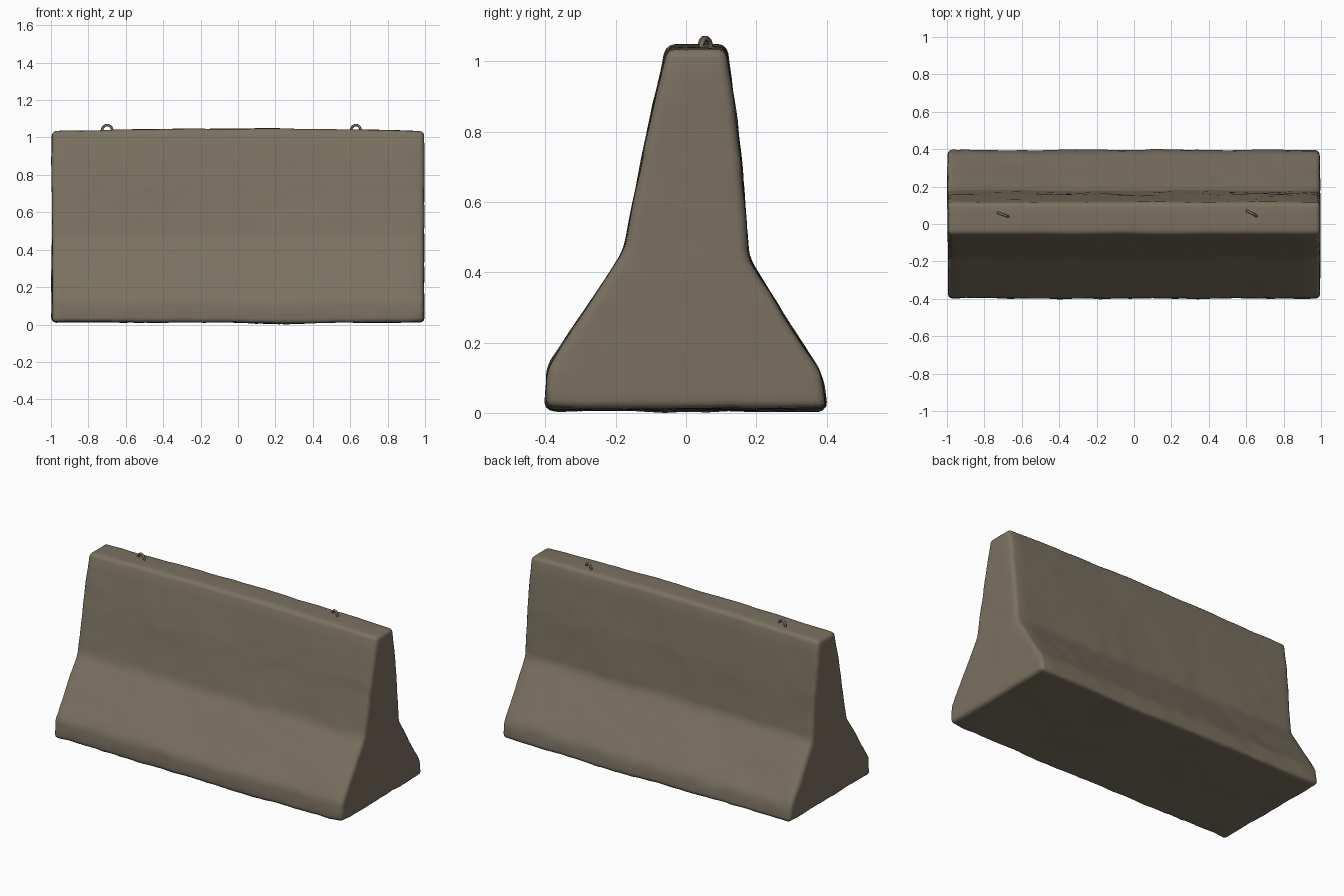
import bpy, bmesh, math
from mathutils import Vector, noise

if "Cube" in bpy.data.objects:
    bpy.data.objects.remove(bpy.data.objects["Cube"])

concrete = bpy.data.materials.new("weathered_concrete")
concrete.diffuse_color = (0.195, 0.165, 0.118, 1)
concrete.use_nodes = True
concrete.node_tree.nodes["Principled BSDF"].inputs["Base Color"].default_value = concrete.diffuse_color
steel = bpy.data.materials.new("rusty_steel")
steel.diffuse_color = (0.17, 0.145, 0.105, 1)
steel.use_nodes = True
steel.node_tree.nodes["Principled BSDF"].inputs["Base Color"].default_value = steel.diffuse_color

# Cross-section of the barrier (y, z)
PROFILE = [(-0.40, 0.015), (-0.395, 0.13), (-0.177, 0.46), (-0.12, 0.74), (-0.055, 1.035),
           (0.115, 1.035), (0.155, 0.72), (0.178, 0.44), (0.385, 0.11), (0.40, 0.015)]


def cut_grid(bm, axis, start, stop, step):
    """Slice the whole mesh with evenly spaced planes along one axis."""
    normal = Vector((0, 0, 0))
    normal[axis] = 1
    for i in range(int((stop - start) / step) + 1):
        spot = Vector((0, 0, 0))
        spot[axis] = start + i * step
        bmesh.ops.bisect_plane(bm, geom=bm.verts[:] + bm.edges[:] + bm.faces[:],
                               plane_co=spot, plane_no=normal, dist=0.002)


def wear(co, normal):
    """Uneven cast surface: broad waves plus small chips, crowned top and sagging base."""
    n = noise.noise(co * 3.0) * 0.005 + noise.noise(co * 11.0) * 0.003
    low = max(0.0, 1 - co.z / 0.3)
    n += low * noise.noise(co * 17.0 + Vector((5, 2, 7))) * 0.004
    new = co + normal * n
    new.z += 0.012 * (1 - co.x ** 2) * max(0.0, co.z) ** 2
    new.z -= low * 0.008 * math.exp(-((co.x - 0.28) / 0.25) ** 2)
    return new


# Barrier body: extruded profile, rounded edges, sliced and worn
bm = bmesh.new()
face = bm.faces.new([bm.verts.new((-0.995, y, z)) for y, z in PROFILE])
ext = bmesh.ops.extrude_face_region(bm, geom=[face])
bmesh.ops.translate(bm, vec=(1.99, 0, 0),
                    verts=[g for g in ext["geom"] if isinstance(g, bmesh.types.BMVert)])
bmesh.ops.recalc_face_normals(bm, faces=bm.faces[:])
bmesh.ops.bevel(bm, geom=bm.edges[:], offset=0.024, segments=3, profile=0.5,
                affect='EDGES', clamp_overlap=True)
cut_grid(bm, 0, -0.94, 0.94, 0.04)
cut_grid(bm, 2, 0.07, 0.99, 0.04)
cut_grid(bm, 1, -0.36, 0.36, 0.06)
bm.normal_update()
moved = [wear(v.co.copy(), v.normal.copy()) for v in bm.verts]
for v, co in zip(bm.verts, moved):
    v.co = co
lowest = min(v.co.z for v in bm.verts)
for v in bm.verts:
    v.co.z -= lowest * max(0.0, 1 - v.co.z)
bm.normal_update()
mesh = bpy.data.meshes.new("barrier_body")
bm.to_mesh(mesh)
bm.free()
mesh.materials.append(concrete)
body = bpy.data.objects.new("barrier_body", mesh)
bpy.context.collection.objects.link(body)
bpy.ops.object.select_all(action='DESELECT')
body.select_set(True)
bpy.context.view_layer.objects.active = body
bpy.ops.object.shade_smooth_by_angle(angle=math.radians(50))


# Lifting loops: bent bars sunk into the top
def lifting_loop(name, x, y, turn):
    r = 0.029
    pts = [(-r, 1.0)]
    pts += [(-r * math.cos(math.pi * i / 12), 1.037 + r * math.sin(math.pi * i / 12))
            for i in range(13)]
    pts += [(r, 1.0)]
    curve = bpy.data.curves.new(name, 'CURVE')
    curve.dimensions = '3D'
    curve.bevel_depth = 0.007
    curve.bevel_resolution = 2
    curve.use_fill_caps = True
    spline = curve.splines.new('POLY')
    spline.points.add(len(pts) - 1)
    for p, (u, z) in zip(spline.points, pts):
        p.co = (u * math.cos(turn), u * math.sin(turn), z, 1)
    curve.materials.append(steel)
    ob = bpy.data.objects.new(name, curve)
    ob.location = (x, y, 0)
    bpy.context.collection.objects.link(ob)
    bpy.ops.object.select_all(action='DESELECT')
    ob.select_set(True)
    bpy.context.view_layer.objects.active = ob
    bpy.ops.object.convert(target='MESH')
    bpy.ops.object.shade_smooth_by_angle(angle=math.radians(50))


lifting_loop("lifting_loop_left", -0.70, 0.05, math.radians(-20))
lifting_loop("lifting_loop_right", 0.63, 0.057, math.radians(-28))
